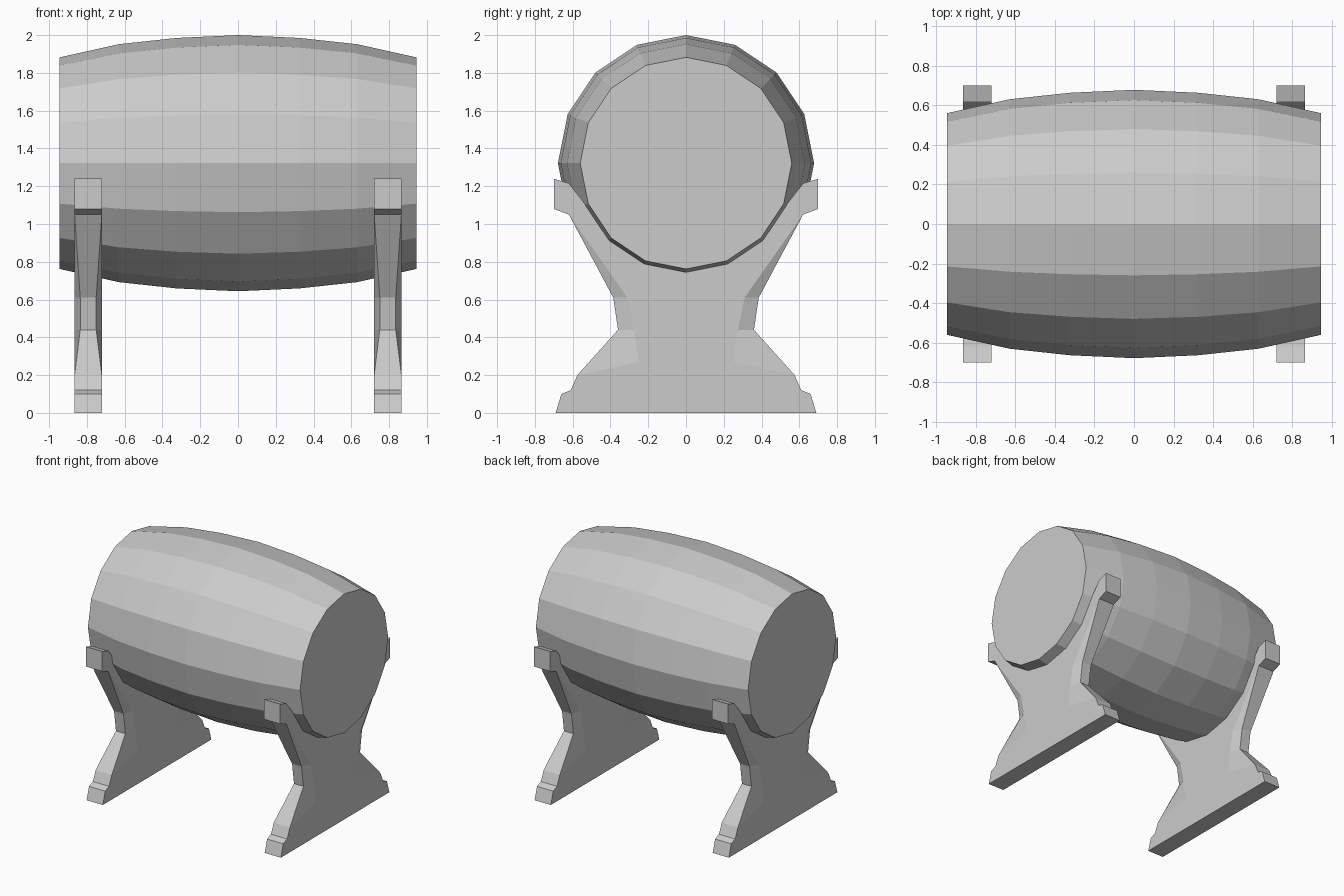
import bpy, bmesh, math

if "Cube" in bpy.data.objects:
    bpy.data.objects.remove(bpy.data.objects["Cube"])


def finish(bm, name):
    bmesh.ops.recalc_face_normals(bm, faces=bm.faces)


def to_object(bm, name):
    mesh = bpy.data.meshes.new(name)
    bm.to_mesh(mesh)
    bm.free()
    ob = bpy.data.objects.new(name, mesh)
    bpy.context.collection.objects.link(ob)
    return ob


# Barrel: 16-sided rings along x, bulging in the middle, with flat ends
SIDES, AXIS_Z = 16, 1.322
half = [(0.945, 0.56), (0.63, 0.63), (0.325, 0.663)]
profile = [(-x, r) for x, r in half] + [(0, 0.678)] + half[::-1]
bm = bmesh.new()
rings = []
for x, r in profile:
    angles = [2 * math.pi * i / SIDES for i in range(SIDES)]
    rings.append([bm.verts.new((x, r * math.sin(a), AXIS_Z + r * math.cos(a))) for a in angles])
for a, b in zip(rings, rings[1:]):
    for i in range(SIDES):
        j = (i + 1) % SIDES
        bm.faces.new((a[i], a[j], b[j], b[i]))
bm.faces.new(rings[0])
bm.faces.new(rings[-1])
bmesh.ops.recalc_face_normals(bm, faces=bm.faces)
to_object(bm, "barrel")

# Stand outline, half in y: foot, waist, arm, top block, then the cradle arc
CX, T, THIN = 0.793, 0.072, 0.042
outline = [(0, 0), (0.69, 0), (0.66, 0.10), (0.61, 0.12), (0.575, 0.20),
           (0.36, 0.44), (0.385, 0.61), (0.62, 1.05), (0.70, 1.08),
           (0.70, 1.24), (0.62, 1.215)]
for k in range(3, -1, -1):
    a = k * math.pi / 8
    outline.append((0.575 * math.sin(a), AXIS_Z - 0.575 * math.cos(a)))
waist = [(0.25, 0.27), (0.275, 0.44), (0.31, 0.61)]

bm = bmesh.new()
loops = []
for side in (-1, 1):
    o = [bm.verts.new((CX + side * (THIN if i in (5, 6) else T), y, z))
         for i, (y, z) in enumerate(outline)]
    m = [bm.verts.new((CX + side * T, y, z)) for y, z in waist]
    # flat cheek, then the chamfer around the waist
    bm.faces.new(o[:5] + m + o[7:])
    bm.faces.new((o[4], o[5], m[1], m[0]))
    bm.faces.new((o[5], o[6], m[2], m[1]))
    bm.faces.new((o[6], o[7], m[2]))
    loops.append(o)
n = len(outline)
a, b = loops
for i in range(n):
    j = (i + 1) % n
    face = bm.faces.new((a[i], a[j], b[j], b[i]))
# the last face only closes the half for normals; it lies on the mirror plane
bmesh.ops.recalc_face_normals(bm, faces=bm.faces)
bmesh.ops.delete(bm, geom=[face], context='FACES_ONLY')
stands = to_object(bm, "stands")

# Mirror to the full width and to the other end of the barrel
mod = stands.modifiers.new("mirror", 'MIRROR')
mod.use_axis = (True, True, False)
